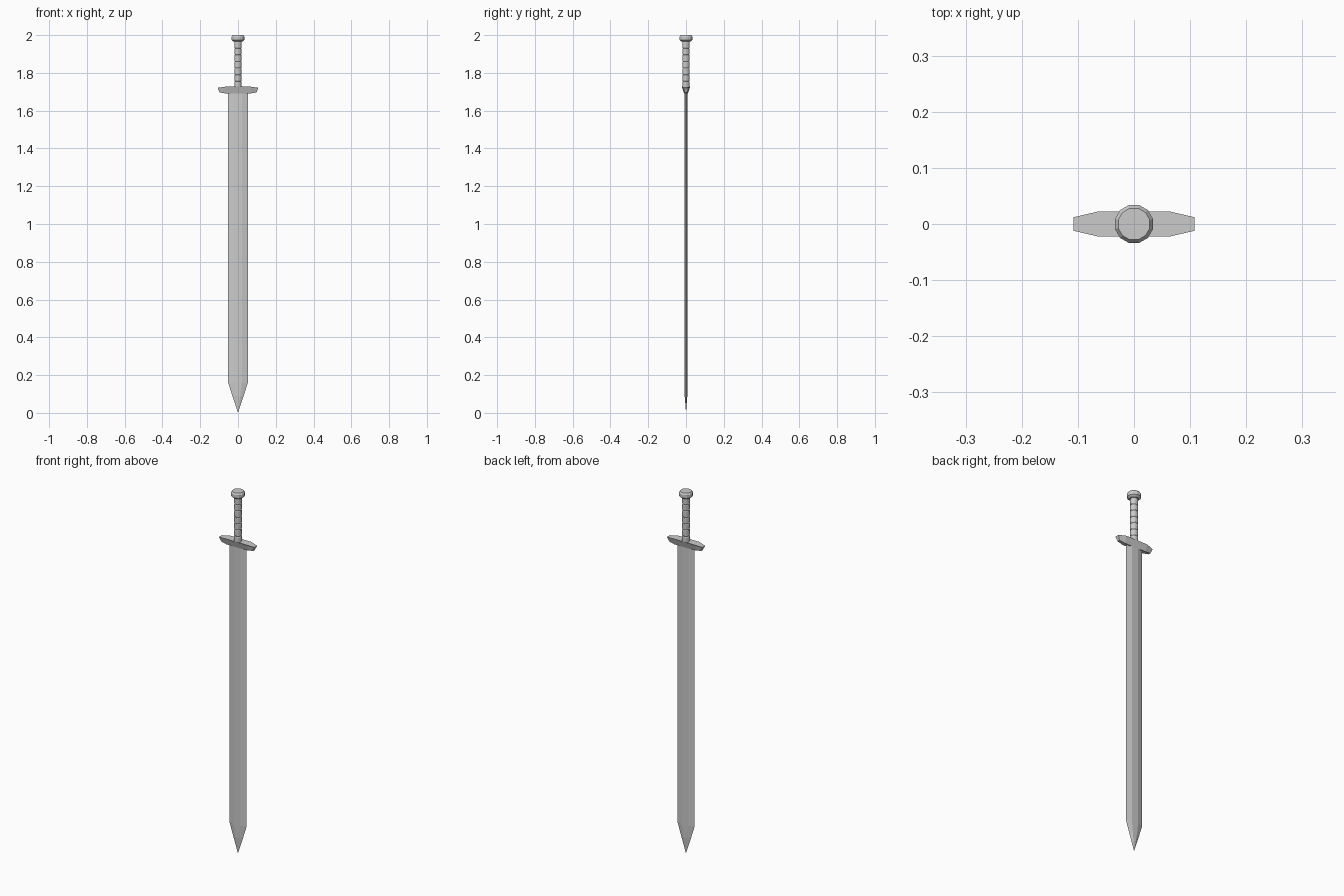
import bpy, bmesh, math

if "Cube" in bpy.data.objects:
    bpy.data.objects.remove(bpy.data.objects["Cube"])


def loft(name, rings, tip=None):
    """Skin a list of equal-length closed rings, with caps or a pointed first end."""
    bm = bmesh.new()
    loops = [[bm.verts.new(p) for p in ring] for ring in rings]
    n = len(loops[0])
    for a, b in zip(loops, loops[1:]):
        for i in range(n):
            j = (i + 1) % n
            bm.faces.new((a[i], a[j], b[j], b[i]))
    if tip:
        t = bm.verts.new(tip)
        for i in range(n):
            bm.faces.new((t, loops[0][(i + 1) % n], loops[0][i]))
    else:
        bm.faces.new(loops[0])
    bm.faces.new(loops[-1])
    bmesh.ops.recalc_face_normals(bm, faces=bm.faces)
    me = bpy.data.meshes.new(name)
    bm.to_mesh(me)
    bm.free()
    ob = bpy.data.objects.new(name, me)
    bpy.context.collection.objects.link(ob)
    return ob


def round_ring(r, z, n=12):
    return [(r * math.cos((i + 0.5) * math.tau / n),
             r * math.sin((i + 0.5) * math.tau / n), z) for i in range(n)]


# Blade: flattened cross-section with a raised centre, tapering to a point
def blade_ring(w, flat, t, z):
    return [(-w, 0, z), (-flat, -t, z), (flat, -t, z),
            (w, 0, z), (flat, t, z), (-flat, t, z)]


loft("blade", [blade_ring(0.030, 0.012, 0.007, 0.09),
               blade_ring(0.052, 0.020, 0.008, 0.16),
               blade_ring(0.052, 0.020, 0.008, 1.71)], tip=(0, 0, 0))


# Crossguard: boat shape, narrower at the ends and underneath
def guard_ring(x_end, y_end, z_end, x_mid, y_mid, z_mid):
    return [(-x_end, -y_end, z_end), (-x_mid, -y_mid, z_mid),
            (x_mid, -y_mid, z_mid), (x_end, -y_end, z_end),
            (x_end, y_end, z_end), (x_mid, y_mid, z_mid),
            (-x_mid, y_mid, z_mid), (-x_end, y_end, z_end)]


loft("crossguard", [guard_ring(0.098, 0.007, 1.697, 0.065, 0.010, 1.691),
                    guard_ring(0.108, 0.012, 1.721, 0.065, 0.022, 1.727)])

# Grip: wrapped handle with evenly spaced grooves
z0, pitch, profile = 1.720, 0.035, []
for i in range(7):
    z = z0 + i * pitch
    profile += [(0.0170, z), (0.0195, z + 0.004), (0.0195, z + pitch - 0.004)]
profile.append((0.0170, 1.970))
loft("grip", [round_ring(r, z) for r, z in profile])

# Pommel: chamfered round knob
loft("pommel", [round_ring(r, z) for r, z in
                [(0.024, 1.965), (0.035, 1.974), (0.035, 1.991), (0.029, 2.0)]])
